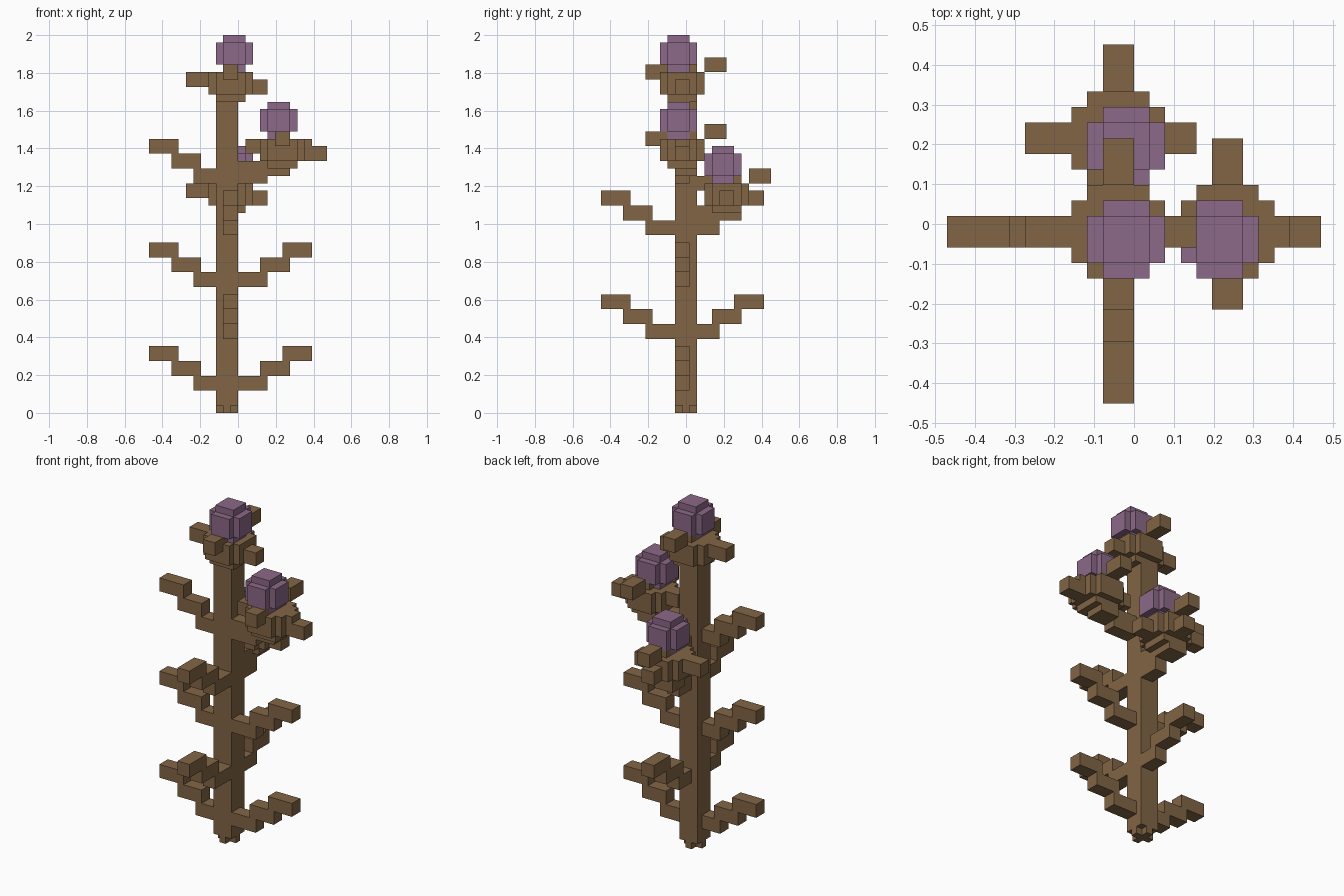
import bpy, bmesh
from mathutils import Matrix, Vector

cube = bpy.data.objects.get("Cube")
if cube:
    bpy.data.objects.remove(cube, do_unlink=True)

U = 2 / 51  # edge length of one block cell


def material(name, rgb):
    m = bpy.data.materials.new(name)
    m.use_nodes = True
    m.diffuse_color = (*rgb, 1)
    m.node_tree.nodes["Principled BSDF"].inputs["Base Color"].default_value = (*rgb, 1)
    return m


BROWN = material("bark brown", (0.222, 0.130, 0.060))
PURPLE = material("blossom purple", (0.262, 0.138, 0.242))


def part(name, boxes, mat):
    """One object from boxes given as x, y and z ranges in cells."""
    bm = bmesh.new()
    for ranges in boxes:
        lo = Vector([min(r) for r in ranges])
        hi = Vector([max(r) for r in ranges])
        place = Matrix.Translation((lo + hi) / 2 * U) @ Matrix.Diagonal((*((hi - lo) * U), 1))
        bmesh.ops.create_cube(bm, size=1, matrix=place)
    mesh = bpy.data.meshes.new(name)
    bm.to_mesh(mesh)
    bm.free()
    mesh.materials.append(mat)
    obj = bpy.data.objects.new(name, mesh)
    bpy.context.collection.objects.link(obj)


# Stem with a cross-shaped foot
part("stem", [((-3, 0), (-1.5, 1.5), (1, 42))], BROWN)
part("stem_foot", [((-3, 0), (-0.5, 0.5), (0, 1)),
                   ((-2, -1), (-1.5, 1.5), (0, 1))], BROWN)


# Stepped branches, mirrored in pairs, alternating between the two axes
def branch_pair(name, z, along_x):
    mid = -1 if along_x else -0.5
    for label, s in (("left", 1), ("right", -1)):
        boxes = []
        for i, (a, b) in enumerate(((0, 5), (4, 8), (7, 11))):
            run = (mid + s * a, mid + s * b)
            rise = (z + 2 * i, z + 2 * i + 2)
            boxes.append((run, (-1.5, 0.5), rise) if along_x else ((-2, 0), run, rise))
        side = label if along_x else {"left": "back", "right": "front"}[label]
        part(f"{name}_{side}", boxes, BROWN)


for level in range(5):
    branch_pair(f"branch_{level + 1}", 3 + 7 * level, level % 2 == 0)

# Stalks carrying the side flowers
part("left_flower_stalk", [((0, 4), (-1.5, 0.5), (31, 34)),
                           ((4, 7), (-1.5, 1.5), (32, 33))], BROWN)
part("back_flower_stalk", [((-2, 0), (1.5, 4.5), (25, 28)),
                           ((-3, 0), (4.5, 7.5), (26, 27))], BROWN)


# Flower: calyx, four leaves and a rounded blossom
def flower(name, cx, dy, z, flip=1):
    def build(suffix, boxes, mat):
        part(f"{name}_{suffix}",
             [([cx + flip * v for v in x], [dy + v for v in y], [z + v for v in h])
              for x, y, h in boxes], mat)

    build("calyx", [((-2.5, 1.5), (-2.5, 1.5), (0, 1)),
                    ((-3.5, 2.5), (-2.5, 1.5), (1, 4)),
                    ((-2.5, 1.5), (-3.5, 2.5), (1, 4)),
                    ((-1.5, 0.5), (0.5, 1.5), (4, 5))], BROWN)
    heights = ((2, 4), (1, 3))
    low, high = heights if flip > 0 else heights[::-1]
    build("leaves", [((-6.5, -2.5), (-1.5, 0.5), low),
                     ((1.5, 4.5), (-1.5, 0.5), high),
                     ((-1.5, 0.5), (-5.5, -2.5), (3, 5)),
                     ((-1.5, 0.5), (2.5, 5.5), (4, 6))], BROWN)
    build("blossom", [((-1.5, 1.5), (-2.5, 0.5), (4, 9)),
                      ((-2.5, 2.5), (-2.5, 0.5), (5, 8)),
                      ((-1.5, 1.5), (-3.5, 1.5), (5, 8))], PURPLE)


flower("top_flower", -0.5, 0, 42)
flower("left_flower", 5.5, 0, 33, flip=-1)
flower("back_flower", -0.5, 6, 27)
